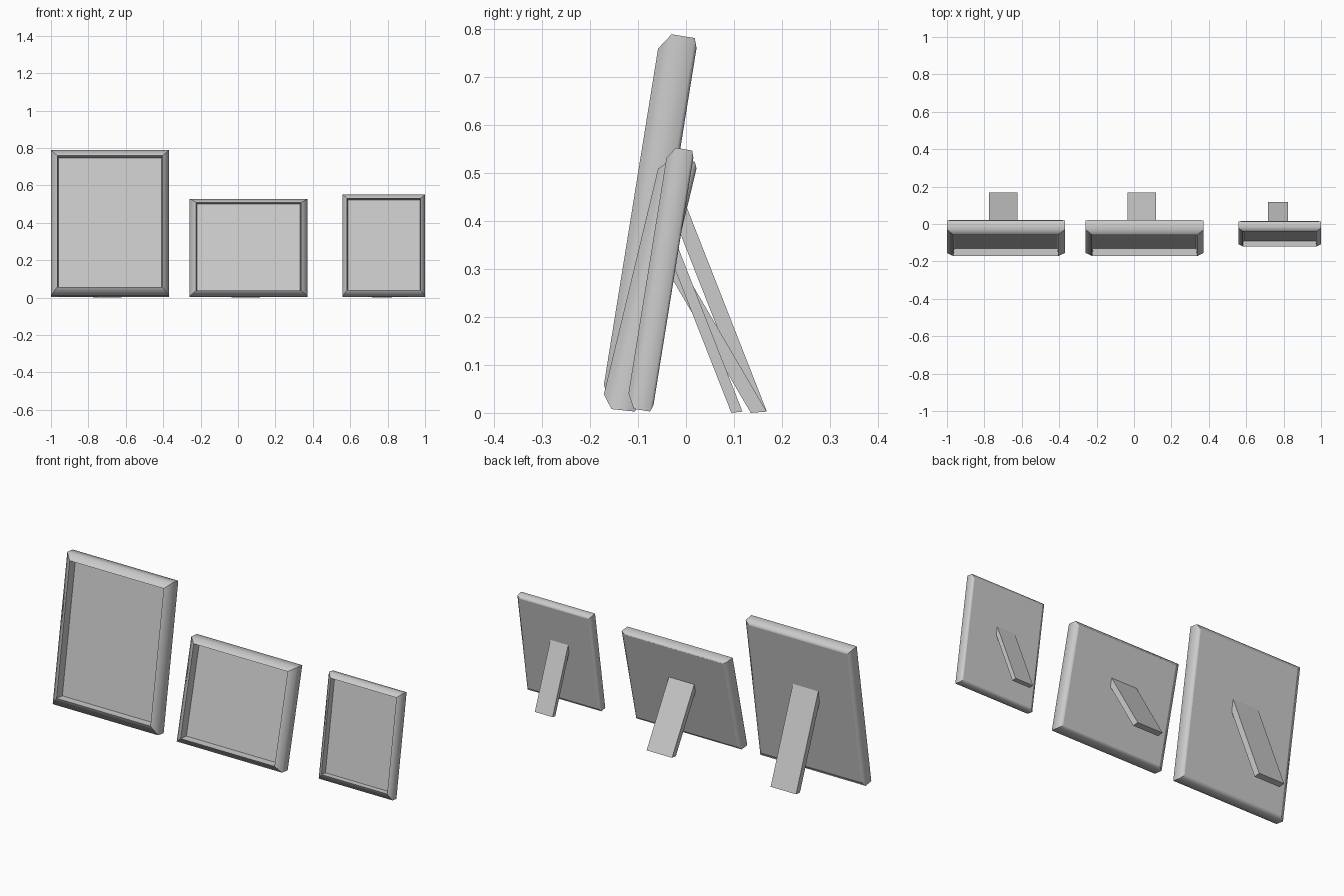
import bpy, bmesh

if "Cube" in bpy.data.objects:
    bpy.data.objects.remove(bpy.data.objects["Cube"])

HALF_W, LENGTH = 0.315, 0.787      # outer size of the full-size frame
SIN, COS = 0.159, 0.987            # backward lean

# Moulding cross-section from back to recess: inset, extra inset at bottom, depth from back
PROFILE = [(0.02, 0, 0), (0, 0, 0.007), (0, 0, 0.056), (0.034, 0.009, 0.079), (0.040, 0.009, 0.038)]


def lean(x, v, d):
    """Panel coordinates (across, up, forward) to leaning coordinates."""
    return (x, -0.1 + v * SIN - d * COS, 0.003 + v * COS + d * SIN)


def ring(inset, extra, d):
    w, lo, hi = HALF_W - inset, inset + extra, LENGTH - inset
    return [lean(-w, lo, d), lean(w, lo, d), lean(w, hi, d), lean(-w, hi, d)]


def finish(bm, name, cx, scale):
    for v in bm.verts:
        v.co = (cx + v.co.x * scale[0], v.co.y * scale[1], v.co.z * scale[2])
    bmesh.ops.recalc_face_normals(bm, faces=bm.faces)
    me = bpy.data.meshes.new(name)
    bm.to_mesh(me)
    bm.free()
    ob = bpy.data.objects.new(name, me)
    bpy.context.collection.objects.link(ob)


def picture_frame(label, cx, scale):
    # moulding with closed back, mitred corners kept sharp
    bm = bmesh.new()
    rings = [[bm.verts.new(p) for p in ring(*s)] for s in PROFILE]
    bm.faces.new(rings[0][::-1])
    for a, b in zip(rings, rings[1:]):
        for i in range(4):
            j = (i + 1) % 4
            bm.faces.new((a[i], a[j], b[j], b[i])).smooth = True
    soft = [set(rings[1]), set(rings[2])]
    for e in bm.edges:
        e.smooth = any(set(e.verts) <= s for s in soft)
    # close temporarily so normals are consistent, then drop the cap
    cap = bm.faces.new(rings[-1])
    bmesh.ops.recalc_face_normals(bm, faces=bm.faces)
    bm.faces.remove(cap)
    finish(bm, label + "_frame", cx, scale)

    # recessed picture sheet
    bm = bmesh.new()
    bm.faces.new([bm.verts.new(p) for p in ring(*PROFILE[-1])])
    finish(bm, label + "_picture", cx, scale)
    face = bpy.data.objects[label + "_picture"].data
    if face.polygons[0].normal.y > 0:
        face.flip_normals()

    # rear easel leg: side outline extruded across x
    bm = bmesh.new()
    side = [(0.135, 0.0), (0.168, 0.004), (-0.023, 0.491), (-0.034, 0.430)]
    f = bm.faces.new([bm.verts.new((-0.091, y, z)) for y, z in side])
    ext = bmesh.ops.extrude_face_region(bm, geom=[f])["geom"]
    bmesh.ops.translate(bm, vec=(0.152, 0, 0),
                        verts=[g for g in ext if isinstance(g, bmesh.types.BMVert)])
    finish(bm, label + "_easel_leg", cx, scale)


picture_frame("tall", -0.685, (1, 1, 1))
picture_frame("wide", 0.057, (1, 1, 0.67))
picture_frame("small", 0.7795, (0.7, 0.7, 0.7))
